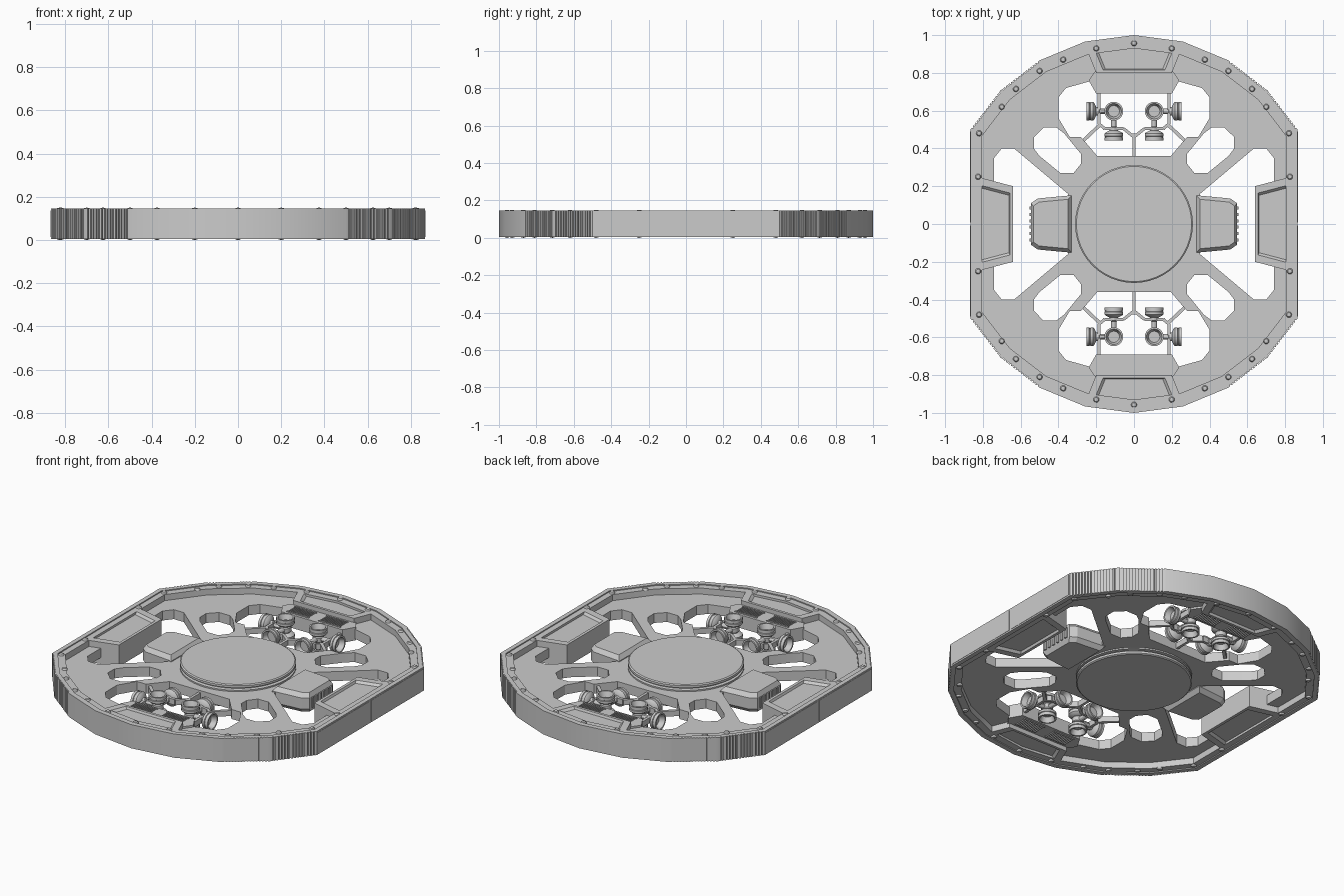
import bpy, bmesh, math
from mathutils import Matrix, Vector

if "Cube" in bpy.data.objects:
    bpy.data.objects.remove(bpy.data.objects["Cube"])

H = 0.075  # mid height, everything is mirrored about it


def finish(name, bm, angle=30):
    bmesh.ops.remove_doubles(bm, verts=bm.verts, dist=1e-5)
    bmesh.ops.recalc_face_normals(bm, faces=bm.faces)
    me = bpy.data.meshes.new(name)
    bm.to_mesh(me)
    bm.free()
    ob = bpy.data.objects.new(name, me)
    bpy.context.collection.objects.link(ob)
    bpy.ops.object.select_all(action='DESELECT')
    ob.select_set(True)
    bpy.context.view_layer.objects.active = ob
    bpy.ops.object.shade_smooth_by_angle(angle=math.radians(angle))
    return ob


def sheet(name, loops, z0, z1):
    """Flat plate with holes: a filled 2D curve, extruded."""
    cu = bpy.data.curves.new(name + "_curve", 'CURVE')
    cu.dimensions, cu.fill_mode, cu.extrude = '2D', 'BOTH', (z1 - z0) / 2
    for pts in loops:
        sp = cu.splines.new('POLY')
        sp.points.add(len(pts) - 1)
        for p, (x, y) in zip(sp.points, pts):
            p.co = (x, y, 0, 1)
        sp.use_cyclic_u = True
    tmp = bpy.data.objects.new(name + "_curve", cu)
    bpy.context.collection.objects.link(tmp)
    bpy.context.view_layer.update()
    dg = bpy.context.evaluated_depsgraph_get()
    bm = bmesh.new()
    bm.from_mesh(tmp.evaluated_get(dg).to_mesh())
    bpy.data.objects.remove(tmp)
    bmesh.ops.translate(bm, verts=bm.verts, vec=(0, 0, (z0 + z1) / 2))
    return finish(name, bm)


def loft(name, poly, rings):
    """Stack scaled copies of a polygon: rings = [(scale, z)]."""
    bm = bmesh.new()
    cx = sum(p[0] for p in poly) / len(poly)
    cy = sum(p[1] for p in poly) / len(poly)
    rs = [[bm.verts.new((cx + (x - cx) * s, cy + (y - cy) * s, z)) for x, y in poly]
          for s, z in rings]
    n = len(poly)
    for a, b in zip(rs, rs[1:]):
        for i in range(n):
            bm.faces.new((a[i], a[(i + 1) % n], b[(i + 1) % n], b[i]))
    bm.faces.new(rs[0])
    bm.faces.new(rs[-1])
    return finish(name, bm, 20)


def box(name, x0, x1, y0, y1, z0, z1):
    return loft(name, [(x0, y0), (x1, y0), (x1, y1), (x0, y1)], [(1, z0), (1, z1)])


def strut(name, p, q, w, h=0.016):
    p, q = Vector(p), Vector(q)
    d = (q - p).normalized()
    n = Vector((-d.y, d.x)) * w / 2
    return loft(name, [p + n, p - n, q - n, q + n], [(1, H - h), (1, H + h)])


def lathe(name, profile, origin, axis, seg=20):
    """Turn (radius, height) points about an axis."""
    bm = bmesh.new()
    vs = [bm.verts.new((r, 0, z)) for r, z in profile]
    es = [bm.edges.new(e) for e in zip(vs, vs[1:])]
    bmesh.ops.spin(bm, geom=vs + es, cent=(0, 0, 0), axis=(0, 0, 1),
                   angle=math.tau, steps=seg)
    rot = Vector((0, 0, 1)).rotation_difference(Vector(axis)).to_matrix().to_4x4()
    bmesh.ops.transform(bm, verts=bm.verts, matrix=Matrix.Translation(origin) @ rot)
    return finish(name, bm)


def mir(pts, sx=1, sy=1):
    return [(x * sx, y * sy) for x, y in pts]


def outline(s, ribs=False):
    """24-gon with its two sides cut straight, optionally with fine ribs near the corners."""
    pts = []
    angs = list(range(30, 151, 15)) + list(range(210, 331, 15))
    for i, a in enumerate(angs):
        b = angs[(i + 1) % len(angs)]
        p = Vector((math.cos(math.radians(a)), math.sin(math.radians(a)))) * s
        q = Vector((math.cos(math.radians(b)), math.sin(math.radians(b)))) * s
        pts.append(tuple(p))
        if ribs and (a % 180 in (30, 45) or b % 180 in (150, 135)) and (b - a) == 15:
            n = 16
            inw = -(p + q).normalized() * 0.007
            for k in range(1, n):
                c = p.lerp(q, k / n)
                e = (q - p).normalized() * 0.003
                pts += [tuple(c - e), tuple(c - e + inw), tuple(c + e + inw), tuple(c + e)]
    return pts


BOTH = [(sx, sy) for sx in (1, -1) for sy in (1, -1)]

# Outer rim: ribbed edge and slightly lower inner flange
sheet("rim_edge", [outline(1, True), outline(0.97)], 0.005, 0.145)
sheet("rim_flange", [outline(0.971), outline(0.93)], 0.011, 0.139)

# Floor plate with slots and openings
slot = [(.53, .46), (.48, .51), (.41, .51), (.37, .48), (.28, .37),
        (.28, .32), (.32, .27), (.39, .27), (.50, .36), (.53, .40)]
side_q = [(.74, .35), (.70, .40), (.635, .40), (.35, .16)]
end_q = [(.2, .69), (.235, .755), (.36, .72), (.40, .67), (.40, .56),
         (.34, .46), (.28, .46), (.195, .36)]
holes = [mir(slot, *s) for s in BOTH]
for s in (1, -1):
    holes.append(mir(side_q + mir(side_q, 1, -1)[::-1], s, 1))
    holes.append(mir(end_q + mir(end_q, -1, 1)[::-1], 1, s))
sheet("floor_plate", [outline(0.94)] + holes, 0.047, 0.103)

# Central hub, stepped and mirrored below
lathe("hub", [(0, .007), (.305, .007), (.312, .012), (.312, .025), (.295, .028), (.295, .036),
              (.312, .039), (.312, .111), (.295, .114), (.295, .122), (.312, .125),
              (.312, .138), (.305, .143), (0, .143)], (0, 0, 0), (0, 0, 1), 48)

# Boxes along the rim with recessed lids
lid = [(.76, .024), (.82, .011), (1, .011), (1, .139), (.82, .139), (.76, .126)]
for s in (1, -1):
    loft("side_box", mir([(.64, .2), (.64, -.2), (.83, -.25), (.83, .25)], s), lid)
    loft("end_box", mir([(-.2, .8), (.2, .8), (.243, .905), (.243, .925), (0, .955),
                         (-.243, .925), (-.243, .905)], 1, s), lid)
    # Vent panel and its grilles
    loft("vent_panel", mir([(-.2, .69), (.2, .69), (.24, .76), (.205, .81), (-.205, .81),
                            (-.24, .76)], 1, s), [(1, .036), (1, .114)])
    for sx in (1, -1):
        for k in range(12):
            x = sx * (.04 + k * .0115)
            box("vent_slat", x - .0025, x + .0025, s * .712, s * .78, .03, .12)
        xs = sx * .103
        for y in (.708, .782):
            box("vent_frame", xs - .072, xs + .072, s * y - .003, s * y + .003, .031, .119)
    # Side machine block with end fins
    loft("side_block", mir([(.33, -.152), (.51, -.135), (.545, -.11), (.545, .11),
                            (.51, .135), (.33, .152)], s),
         [(.86, .018), (1, .042), (1, .108), (.86, .132)])
    for k in range(6):
        y = -.085 + k * .034
        box("block_fin", s * .51, s * .553, y - .008, y + .008, .045, .105)
    # Straight side skin in two panels
    for sy in (1, -1):
        box("side_skin", s * .86, s * .868, sy * .008, sy * .49, .014, .136)

# Rim bolts, above and below
bolts = [(.2, .93), (.375, .87), (.5, .81), (.625, .715), (.7, .62), (.82, .48), (.825, .25)]
spots = [(x * sx, y * sy) for x, y in bolts for sx, sy in BOTH] + [(0, .957), (0, -.957)]
dome = [(.016, -.002), (.015, .004), (.011, .009), (0, .011)]
for x, y in spots:
    lathe("bolt", dome, (x, y, .139), (0, 0, 1), 12)
    lathe("bolt", dome, (x, y, .011), (0, 0, -1), 12)

# Thin frame carrying the thrusters
path = [(.185, .7), (.185, .53), (.155, .505), (.055, .505), (0, .46)]
for sx, sy in BOTH:
    pts = mir(path, sx, sy)
    for p, q in zip(pts, pts[1:]):
        strut("thruster_frame", p, q, .016)
    strut("diagonal_strut", (sx * .27, sy * .44), (sx * .175, sy * .53), .018)
for s in (1, -1):
    strut("centre_strut", (0, s * .33), (0, s * .48), .016)

# Thruster clusters: four nozzles on short arms around a ball joint
bell = [(0, 0), (.022, 0), (.043, .01), (.05, .017), (.05, .03), (.046, .032), (.046, .036),
        (.05, .038), (.05, .052), (.041, .052), (.03, .022), (0, .022)]
for sx, sy in BOTH:
    c = Vector((sx * .107, sy * .597, H))
    lathe("thruster_joint", [(0, -.03), (.02, -.026), (.032, -.012), (.032, .012),
                             (.02, .026), (0, .03)], c, (0, 0, 1), 16)
    for axis, off in (((sx, 0, 0), .093), ((0, -sy, 0), .102), ((0, 0, 1), .016), ((0, 0, -1), .016)):
        a = Vector(axis)
        lathe("thruster_nozzle", bell, c + a * off, a)
        lathe("thruster_arm", [(0, 0), (.015, 0), (.015, off * .8), (.022, off * .85),
                               (.022, off + .004), (0, off + .004)], c, a, 12)
